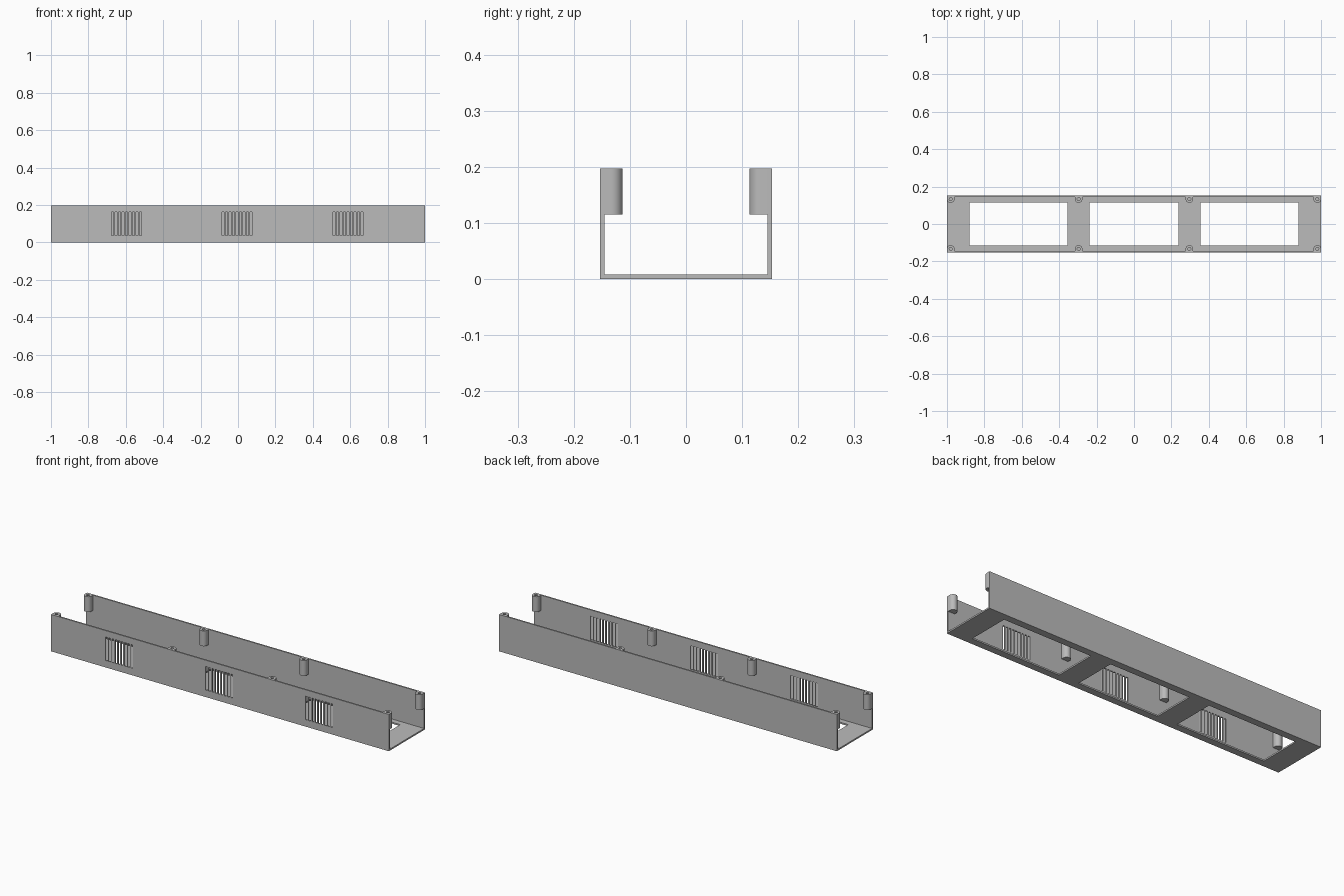
import bpy, bmesh
from math import pi, sin, cos, atan2, radians

old = bpy.data.objects.get("Cube")
if old:
    bpy.data.objects.remove(old, do_unlink=True)

HALF_Y, HEIGHT, WALL = 0.153, 0.197, 0.008
INNER_Y = HALF_Y - WALL

grey = bpy.data.materials.new("plain_grey")
grey.use_nodes = True
COLOUR = (0.5, 0.5, 0.5, 1)
grey.diffuse_color = COLOUR
grey.node_tree.nodes["Principled BSDF"].inputs["Base Color"].default_value = COLOUR


def finish(name, bm):
    bmesh.ops.recalc_face_normals(bm, faces=bm.faces)
    mesh = bpy.data.meshes.new(name)
    bm.to_mesh(mesh)
    bm.free()
    mesh.materials.append(grey)
    obj = bpy.data.objects.new(name, mesh)
    bpy.context.collection.objects.link(obj)
    return obj


def plate(name, u_range, v_range, holes, hole_v, place, depth):
    """Flat plate with a row of rectangular holes, thickened along depth."""
    us = sorted({*u_range, *(u for h in holes for u in h)})
    vs = sorted({*v_range, *hole_v})
    bm = bmesh.new()
    grid = [[bm.verts.new(place(u, v)) for v in vs] for u in us]
    for i in range(len(us) - 1):
        for j in range(len(vs) - 1):
            mid_u, mid_v = (us[i] + us[i + 1]) / 2, (vs[j] + vs[j + 1]) / 2
            in_row = bool(hole_v) and hole_v[0] < mid_v < hole_v[1]
            if in_row and any(a < mid_u < b for a, b in holes):
                continue
            bm.faces.new((grid[i][j], grid[i + 1][j], grid[i + 1][j + 1], grid[i][j + 1]))
    extruded = bmesh.ops.extrude_face_region(bm, geom=bm.faces[:])["geom"]
    moved = [g for g in extruded if isinstance(g, bmesh.types.BMVert)]
    bmesh.ops.translate(bm, vec=depth, verts=moved)
    return finish(name, bm)


# Floor with three large openings
openings = [(-0.88, -0.356), (-0.238, 0.238), (0.356, 0.88)]
plate("floor", (-1, 1), (-INNER_Y, INNER_Y), openings, (-0.115, 0.115),
      lambda u, v: (u, v, 0), (0, 0, WALL))

# Front wall with three groups of vent slots, plain back wall
SLOTS, PITCH, SLOT = 9, 0.0187, 0.011
slots = []
for centre in (-0.597, -0.005, 0.587):
    for k in range(SLOTS):
        x = centre + (k - (SLOTS - 1) / 2) * PITCH
        slots.append((x - SLOT / 2, x + SLOT / 2))
plate("front_wall", (-1, 1), (0, HEIGHT), slots, (0.037, 0.163),
      lambda u, v: (u, -HALF_Y, v), (0, WALL, 0))
plate("back_wall", (-1, 1), (0, HEIGHT), [], (),
      lambda u, v: (u, INNER_Y, v), (0, WALL, 0))

# Screw bosses: half-round towards the inside, square against the wall
RADIUS, BORE, BASE, BORE_BASE = 0.02, 0.008, 0.115, 0.13
CENTRE_Y = HALF_Y - RADIUS
REACH = INNER_Y - CENTRE_Y
corner = atan2(REACH, RADIUS)
angles = [pi + pi * k / 20 for k in range(21)]
angles += [corner, pi / 3, pi / 2, 2 * pi / 3, pi - corner]


def boss(name, x, side):
    bm = bmesh.new()

    def ring(z, bore):
        verts = []
        for a in angles:
            r = BORE if bore else RADIUS
            if not bore and sin(a) > 0.01:
                r = min(RADIUS / max(abs(cos(a)), 0.001), REACH / sin(a))
            verts.append(bm.verts.new((x + r * cos(a), side * (CENTRE_Y + r * sin(a)), z)))
        return verts

    rings = [ring(BASE, False), ring(HEIGHT, False), ring(HEIGHT, True), ring(BORE_BASE, True)]
    n = len(angles)
    for lower, upper in zip(rings, rings[1:]):
        for k in range(n):
            m = (k + 1) % n
            bm.faces.new((lower[k], lower[m], upper[m], upper[k]))
    bm.faces.new(rings[0])
    bm.faces.new(rings[-1])
    obj = finish(name, bm)
    bpy.ops.object.select_all(action="DESELECT")
    obj.select_set(True)
    bpy.context.view_layer.objects.active = obj
    bpy.ops.object.shade_smooth_by_angle(angle=radians(30))


for side, label in ((-1, "front"), (1, "back")):
    for i, x in enumerate((-0.98, -0.296, 0.296, 0.98)):
        boss(f"{label}_screw_boss_{i + 1}", x, side)
